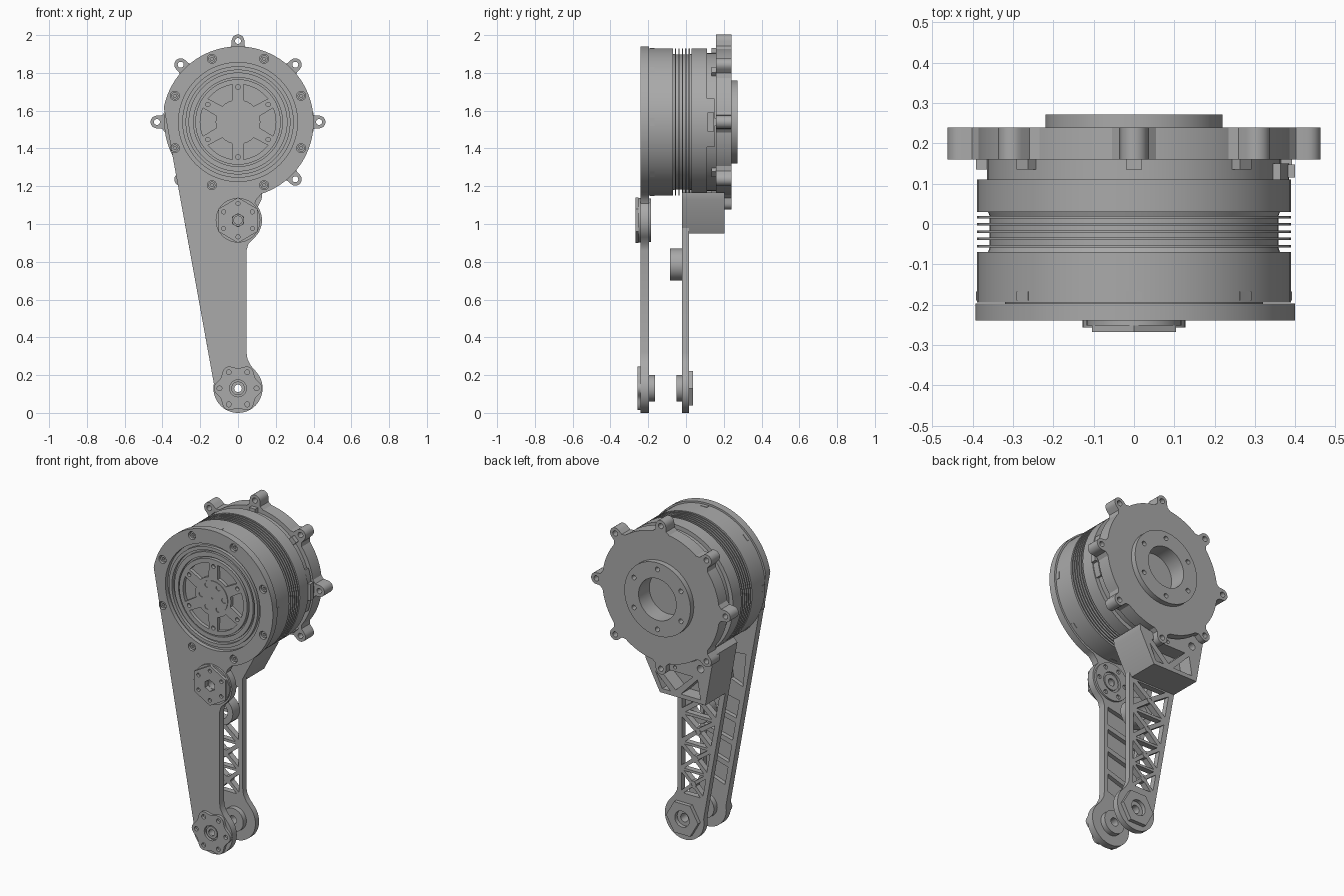
import bpy, bmesh
from math import sin, cos, pi, radians
from mathutils import Matrix, Vector

if "Cube" in bpy.data.objects:
    bpy.data.objects.remove(bpy.data.objects["Cube"])

metal = bpy.data.materials.new("grey metal")
metal.use_nodes = True
GREY = (0.4, 0.4, 0.4, 1)
metal.diffuse_color = GREY
metal.node_tree.nodes["Principled BSDF"].inputs["Base Color"].default_value = GREY

HIP, KNEE, FOOT = 1.54, 1.02, 0.13   # heights of the three axes


def finish(name, mesh):
    mesh.materials.clear()
    mesh.materials.append(metal)
    ob = bpy.data.objects.new(name, mesh)
    bpy.context.collection.objects.link(ob)
    bpy.ops.object.select_all(action="DESELECT")
    ob.select_set(True)
    bpy.context.view_layer.objects.active = ob
    bpy.ops.object.shade_smooth_by_angle(angle=radians(30))
    return ob


def plate(name, y0, y1, outline, holes=()):
    """Flat plate in the xz plane with holes, from y0 to y1."""
    cu = bpy.data.curves.new(name, "CURVE")
    cu.dimensions = "2D"
    cu.fill_mode = "BOTH"
    cu.extrude = (y1 - y0) / 2
    for loop in [outline, *holes]:
        sp = cu.splines.new("POLY")
        sp.points.add(len(loop) - 1)
        for p, (x, z) in zip(sp.points, loop):
            p.co = (x, z, 0, 1)
        sp.use_cyclic_u = True
    tmp = bpy.data.objects.new(name + " curve", cu)
    bpy.context.collection.objects.link(tmp)
    dg = bpy.context.evaluated_depsgraph_get()
    mesh = bpy.data.meshes.new_from_object(tmp.evaluated_get(dg))
    bpy.data.objects.remove(tmp)
    mesh.transform(Matrix.Translation((0, (y0 + y1) / 2, 0)) @ Matrix.Rotation(pi / 2, 4, "X"))
    bm = bmesh.new()
    bm.from_mesh(mesh)
    bmesh.ops.remove_doubles(bm, verts=bm.verts, dist=1e-5)
    bmesh.ops.recalc_face_normals(bm, faces=bm.faces)
    bm.to_mesh(mesh)
    bm.free()
    return finish(name, mesh)


def lathe(name, profile, z):
    """Turned part about a y axis; profile is (radius, y)."""
    bm = bmesh.new()
    vs = [bm.verts.new((r, y, z)) for r, y in profile]
    es = [bm.edges.new(pair) for pair in zip(vs, vs[1:])]
    bmesh.ops.spin(bm, geom=vs + es, cent=(0, 0, z), axis=(0, 1, 0), angle=2 * pi, steps=96)
    bmesh.ops.remove_doubles(bm, verts=bm.verts, dist=1e-5)
    bmesh.ops.recalc_face_normals(bm, faces=bm.faces)
    mesh = bpy.data.meshes.new(name)
    bm.to_mesh(mesh)
    bm.free()
    return finish(name, mesh)


def arc(x, z, r, a0, a1, n):
    return [(x + r * cos(radians(a0 + (a1 - a0) * i / n)),
             z + r * sin(radians(a0 + (a1 - a0) * i / n))) for i in range(n + 1)]


def circle(x, z, r, n=24, start=0):
    return arc(x, z, r, start, start + 360, n)[:-1]


def bolt_ring(z, radius, r, n, start=0):
    return [circle(*p, r, 14) for p in circle(0, z, radius, n, start)]


def left_edge(z):
    return -0.128 - (z - 0.155) * 0.181


# Motor housing with face grooves and cooling fins
profile = [(0, -.215), (.235, -.215), (.235, -.23), (.262, -.23), (.262, -.215), (.275, -.215),
           (.275, -.235), (.295, -.235), (.295, -.215), (.32, -.215), (.32, -.195), (.39, -.195),
           (.39, -.07), (.362, -.07)]
for i in range(5):
    y = -.058 + i * .018
    profile += [(.358, y), (.39, y), (.39, y + .006), (.358, y + .006)]
profile += [(.362, .03), (.39, .03), (.39, .11), (.365, .11), (.365, .17), (0, .17)]
lathe("motor_housing", profile, HIP)

# Spoked rotor face and hub
pockets = [arc(0, HIP, .2, a - 22, a + 22, 8) + arc(0, HIP, .118, a + 15, a - 15, 6)
           for a in range(0, 360, 60)]
plate("rotor_face", -.236, -.21, circle(0, HIP, .226, 64),
      pockets + bolt_ring(HIP, .185, .012, 6, 30))
plate("rotor_hub", -.24, -.23, circle(0, HIP, .098, 40),
      bolt_ring(HIP, .075, .016, 6) + [circle(0, HIP, .01)])

# Front arm: solid face with a ribbed layer behind
arm = (arc(0, FOOT, .13, 169, 400, 36) + [(.068, .25), (.05, .285), (.045, .32), (.045, .86), (.055, .895)]
       + arc(0, KNEE, .127, -45, 45, 12) + [(.098, 1.13)] + arc(0, HIP, .4, -72, 169, 72))
arm_holes = [circle(0, HIP, .315, 72), circle(0, FOOT, .025), circle(0, KNEE, .03)]
arm_holes += bolt_ring(HIP, .362, .024, 8, 22.5)
plate("arm_face", -.24, -.222, arm, arm_holes)
ribs = [[(left_edge(z) + .03, z), (.02, z + .05), (.02, z + .16), (left_edge(z + .11) + .03, z + .11)]
        for z in (.28, .42, .56, .70)]
ribs.append([(-.24, .9), (-.16, .93), (-.15, 1.09), (-.26, 1.1)])
plate("arm_ribs", -.222, -.197, arm, arm_holes + ribs)

# Arm bolts seated in the flange
for i, (x, z) in enumerate(circle(0, HIP, .362, 8, 22.5)):
    plate(f"flange_bolt_{i}", -.23, -.2, circle(x, z, .019, 14), [circle(x, z, .009, 6)])

# Knee joint: flange, hexagonal cap and rear bearing
plate("knee_flange", -.252, -.24, circle(0, KNEE, .118, 40), [circle(0, KNEE, .035, 6, 30)])
plate("knee_hex_cap", -.268, -.252, circle(0, KNEE, .12, 6, 30),
      [circle(0, KNEE, .035, 6, 30)] + bolt_ring(KNEE, .088, .011, 6, 30))
plate("knee_bearing", -.197, -.185, circle(0, KNEE, .115, 40),
      [circle(0, KNEE, .06)] + bolt_ring(KNEE, .09, .013, 6))
plate("knee_bearing_core", -.2, -.19, circle(0, KNEE, .048), [circle(0, KNEE, .022)])

# Foot joint: lobed cover and bosses
lobes = [(cos(t) * r, FOOT + sin(t) * r) for t, r in
         ((i * pi / 36, .117 + .011 * cos(i * pi / 6)) for i in range(72))]
plate("foot_cover", -.257, -.24, lobes, [circle(0, FOOT, .045)] + bolt_ring(FOOT, .098, .013, 6))
plate("foot_cover_collar", -.25, -.238, circle(0, FOOT, .036), [circle(0, FOOT, .02)])
plate("front_foot_boss", -.2, -.165, circle(0, FOOT, .07, 36), [circle(0, FOOT, .025)])
plate("rear_foot_boss", -.05, -.02, circle(0, FOOT, .07, 36), [circle(0, FOOT, .025)])
plate("rear_foot_nut", .015, .038, circle(0, FOOT, .106, 6), [circle(0, FOOT, .048)])

# Rear leg: tapered truss
truss = []
levels = (.27, .42, .58, .76, .95)
for z0, z1 in zip(levels, levels[1:]):
    corners = [Vector(p) for p in ((left_edge(z0) + .022, z0), (.028, z0),
                                   (.028, z1), (left_edge(z1) + .022, z1))]
    centre = sum(corners, Vector((0, 0))) / 4
    for p, q in zip(corners, corners[1:] + corners[:1]):
        mid = (p + q + centre) / 3
        truss.append([tuple(mid.lerp(v, .72)) for v in (p, q, centre)])
    plate("truss_node", -.02, .017, circle(*centre, .022, 16), [circle(*centre, .01, 12)])
leg = (arc(0, FOOT, .13, 169, 400, 36) + [(.068, .25), (.05, .285), (.045, .32), (.045, .98)]
       + [(left_edge(.98), .98)])
plate("rear_leg", -.02, .015, leg, truss + [circle(0, FOOT, .025)])
plate("leg_stop", -.085, -.02, circle(-.06, .785, .085, 32), [circle(-.06, .785, .05)])

# Bracket joining the leg to the motor mount
bracket = ([(.03, .95), (.125, 1.13)] + arc(0, HIP, .396, -71, -140, 20)
           + [(left_edge(1.26), 1.26), (left_edge(.95), .95)])
plate("bracket_block", -.02, .12, bracket)
plate("bracket_ribs", .12, .205, bracket,
      [[(-.24, .975), (-.11, .975), (-.22, 1.09)], [(-.04, .975), (.015, .975), (.06, 1.07)],
       [(-.075, .99), (.045, 1.1), (-.19, 1.1)]] + [circle(-.24, 1.16, .022), circle(-.07, 1.125, .01)])

# Rear mount with eight bolt ears
mount = []
for k in range(8):
    turn = Matrix.Rotation(k * pi / 4, 2)
    ear = [(.386, -.055), (.402, -.036)] + arc(.429, 0, .034, -90, 90, 10) + [(.402, .036), (.386, .055)]
    for p in ear:
        x, z = turn @ Vector(p)
        mount.append((x, z + HIP))
    mount += arc(0, HIP, .39, k * 45 + 10, k * 45 + 35, 8)
plate("rear_mount", .16, .24, mount, bolt_ring(HIP, .429, .016, 8) + [circle(0, HIP, .125, 48)])
plate("rear_hub", .24, .272, circle(0, HIP, .22, 64),
      [circle(0, HIP, .125, 48)] + bolt_ring(HIP, .18, .014, 6, 30))

# Small clips around the housing, and the side connector
for k in range(8):
    turn = Matrix.Rotation(k * pi / 4, 2)
    pad = [(x, z + HIP) for x, z in
           (turn @ Vector(p) for p in ((.35, -.02), (.392, -.02), (.392, .02), (.35, .02)))]
    plate(f"front_clip_{k}", -.19, -.168, pad)
    plate(f"rear_clip_{k}", .135, .16, pad)
plate("connector_strip", .11, .15, arc(0, HIP, .385, -20, 19, 12) + arc(0, HIP, .36, 19, -20, 12))
plate("connector_plug", .115, .148, [(.36, HIP - .05), (.4, HIP - .05), (.4, HIP + .05), (.36, HIP + .05)])
